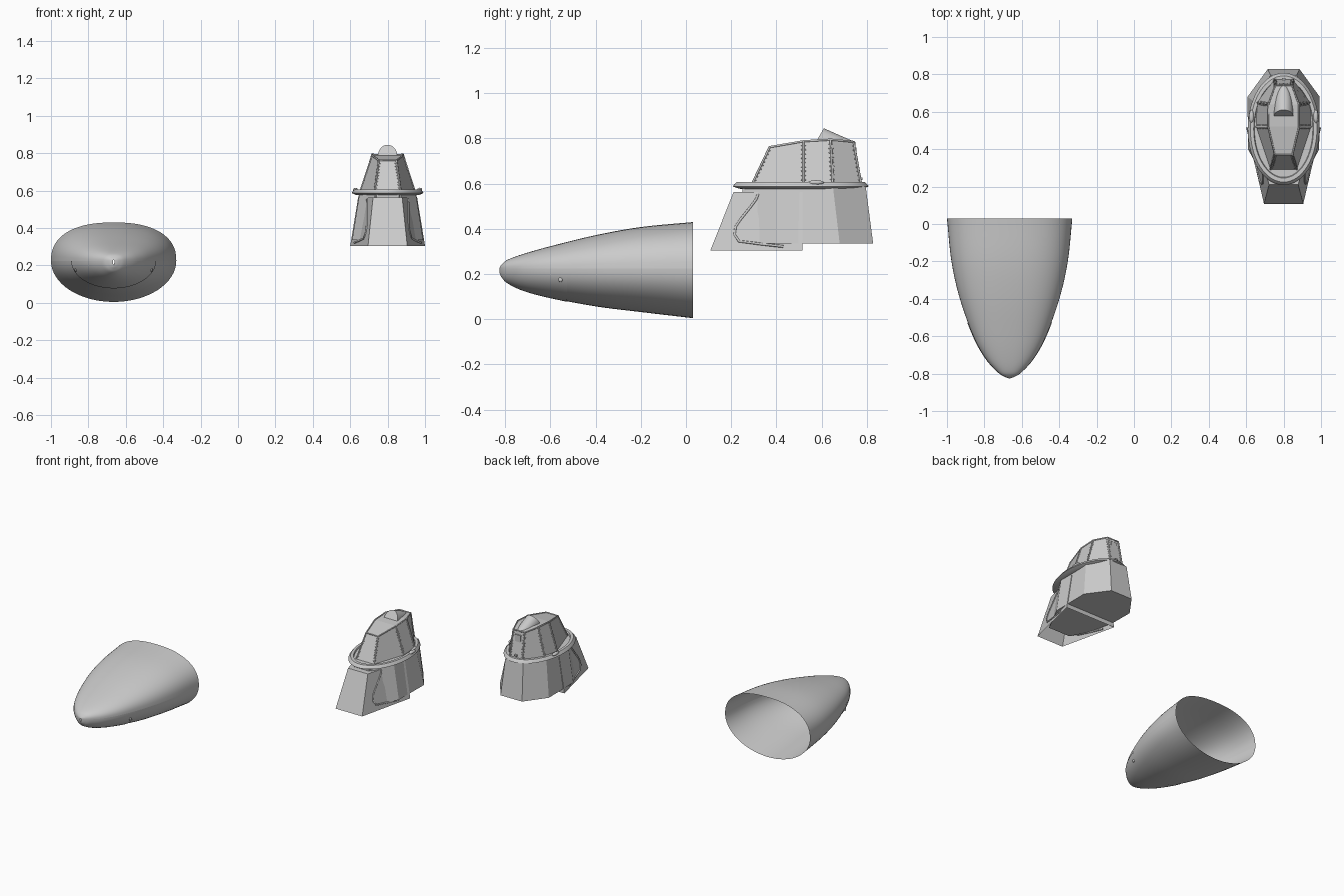
import bpy, bmesh, math
from mathutils import Vector

cube = bpy.data.objects.get("Cube")
if cube:
    bpy.data.objects.remove(cube)

grey = bpy.data.materials.new("light_grey")
grey.use_nodes = True
grey.diffuse_color = (0.6, 0.6, 0.6, 1)
grey.node_tree.nodes["Principled BSDF"].inputs["Base Color"].default_value = (0.6, 0.6, 0.6, 1)

NX, TX = -0.665, 0.80      # centre lines of the nose and the turret


def finish(name, bm, smooth=None):
    bmesh.ops.recalc_face_normals(bm, faces=bm.faces)
    mesh = bpy.data.meshes.new(name)
    bm.to_mesh(mesh)
    bm.free()
    mesh.materials.append(grey)
    obj = bpy.data.objects.new(name, mesh)
    bpy.context.collection.objects.link(obj)
    if smooth:
        bpy.ops.object.select_all(action='DESELECT')
        obj.select_set(True)
        bpy.context.view_layer.objects.active = obj
        bpy.ops.object.shade_smooth_by_angle(angle=math.radians(smooth))
    return obj


def loft(rings, closed=True, cap_start=False, cap_end=False):
    bm = bmesh.new()
    rows = [[bm.verts.new(p) for p in ring] for ring in rings]
    n = len(rows[0])
    for a, b in zip(rows, rows[1:]):
        for i in range(n if closed else n - 1):
            j = (i + 1) % n
            bm.faces.new((a[i], a[j], b[j], b[i]))
    if cap_start:
        bm.faces.new(rows[0])
    if cap_end:
        bm.faces.new(rows[-1])
    return bm


def mirrored(half):
    """Closed plan outline around the turret axis from (half width, y, z) points."""
    return ([Vector((TX + x, y, z)) for x, y, z in half]
            + [Vector((TX - x, y, z)) for x, y, z in reversed(half)])


def tube(name, points, radius):
    curve = bpy.data.curves.new(name, 'CURVE')
    curve.dimensions = '3D'
    curve.bevel_depth = radius
    curve.bevel_resolution = 1
    curve.use_fill_caps = True
    spline = curve.splines.new('POLY')
    spline.points.add(len(points) - 1)
    for sp, p in zip(spline.points, points):
        sp.co = (*p, 1)
    curve.materials.append(grey)
    obj = bpy.data.objects.new(name, curve)
    bpy.context.collection.objects.link(obj)


def studs(name, points, radius, scale=(1, 1, 1)):
    bm = bmesh.new()
    for p in points:
        made = bmesh.ops.create_uvsphere(bm, u_segments=10, v_segments=6, radius=radius)
        bmesh.ops.scale(bm, vec=scale, verts=made["verts"])
        bmesh.ops.translate(bm, vec=p, verts=made["verts"])
    finish(name, bm, 60)


# Nose stations: y, half width, height above the seam, depth below it
SEAM = 0.225
stations = [(-0.825, 0.004, 0.003, 0.02), (-0.815, 0.03, 0.018, 0.04), (-0.79, 0.066, 0.038, 0.065),
            (-0.72, 0.128, 0.064, 0.098), (-0.6, 0.194, 0.098, 0.13), (-0.4, 0.266, 0.147, 0.168),
            (-0.2, 0.311, 0.183, 0.193), (0.03, 0.335, 0.205, 0.22)]


def smooth_stations():
    pts = [Vector(s) for s in stations]
    pts = [2 * pts[0] - pts[1]] + pts + [2 * pts[-1] - pts[-2]]
    out = []
    for a, b, c, d in zip(pts, pts[1:], pts[2:], pts[3:]):
        for k in range(5):
            t = k / 5
            out.append(0.5 * (2 * b + (c - a) * t + (2 * a - 5 * b + 4 * c - d) * t ** 2
                              + (3 * b - a - 3 * c + d) * t ** 3))
    return out + [pts[-2]]


def half_shell(name, side, power, rows, grow=1.0):
    rings = []
    for y, w, up, down in rows:
        ring = []
        for i in range(33):
            a = math.pi * i / 32
            c, s = math.cos(a), math.sin(a)
            x = math.copysign(abs(c) ** (2 / power), c) * w
            z = abs(s) ** (2 / power) * (up if side > 0 else down)
            ring.append((NX + x * grow, y, SEAM + side * z * grow))
        rings.append(ring)
    return finish(name, loft(rings, closed=False), 50)


rows = smooth_stations()
half_shell("nose_upper_shell", 1, 2.35, rows)
half_shell("nose_lower_shell", -1, 2.0, rows)
half_shell("nose_lower_cap", -1, 2.0, [r for r in rows if r[0] < -0.52], 1.015)
studs("nose_bolts", [(NX + s * 0.203, -0.555, 0.175) for s in (-1, 1)], 0.01, (0.6, 1, 1))

# Turret hull with chamfered ends
hull_low = [(0.085, 0.2, 0.335), (0.19, 0.4, 0.335), (0.193, 0.68, 0.335), (0.085, 0.828, 0.335)]
hull_top = [(0.07, 0.27, 0.588), (0.15, 0.4, 0.588), (0.152, 0.65, 0.588), (0.07, 0.795, 0.588)]
finish("turret_hull", loft([mirrored(hull_low), mirrored(hull_top)], True, True, True), 25)

# Front fairing, open underneath
low = [(0.105, 0.108, 0.305), (0.2, 0.515, 0.305)]
top = [(0.078, 0.21, 0.562), (0.158, 0.515, 0.562)]
finish("front_fairing", loft([mirrored(low), mirrored(top)], True, False, True))
plate = [(0.06, 0.25), (0.145, 0.505)]
finish("fairing_top_plate", loft([mirrored([(x, y, z) for x, y in plate]) for z in (0.562, 0.578)],
                                 True, False, True))


def on_fairing(y, z, s):
    t = (z - 0.305) / 0.257
    a, b = (Vector(p).lerp(Vector(q), t) for p, q in zip(low, top))
    return Vector((TX + s * (a.x + (b.x - a.x) * (y - a.y) / (b.y - a.y)), y, z))


# Curved trim on the fairing sides
trim = [(0.32, 0.555), (0.31, 0.53), (0.28, 0.49), (0.24, 0.44), (0.22, 0.41), (0.215, 0.375),
        (0.235, 0.345), (0.33, 0.333), (0.43, 0.322)]
for s, label in ((1, "left"), (-1, "right")):
    tube(label + "_fairing_trim", [on_fairing(y, z, s) for y, z in trim], 0.006)

# Oval deck flange
flange = [(0.15, 0.25, 0.575), (0.172, 0.272, 0.578), (0.192, 0.3, 0.587), (0.19, 0.298, 0.592),
          (0.178, 0.284, 0.607), (0.16, 0.262, 0.607), (0.156, 0.258, 0.598)]
rings = [[(TX + w * math.cos(k * math.tau / 64), 0.508 + l * math.sin(k * math.tau / 64), z)
          for k in range(64)] for w, l, z in flange]
finish("deck_flange", loft(rings, True, True, True), 30)
studs("flange_lamps", [(TX + s * 0.172, 0.575, 0.605) for s in (-1, 1)], 0.03, (0.45, 1.2, 0.35))

# Faceted cabin with recessed panels
cab_low = [(0.07, 0.292, 0.598), (0.146, 0.52, 0.598), (0.142, 0.65, 0.598), (0.05, 0.775, 0.598)]
cab_top = [(0.047, 0.37, 0.762), (0.083, 0.52, 0.788), (0.082, 0.64, 0.795), (0.045, 0.742, 0.785)]
low_ring, top_ring = mirrored(cab_low), mirrored(cab_top)
bm = loft([low_ring, top_ring])
bmesh.ops.recalc_face_normals(bm, faces=bm.faces)
bmesh.ops.inset_individual(bm, faces=bm.faces[:], thickness=0.012, depth=0)
panels = [f for f in bm.faces if all(len(v.link_edges) == 4 and not v.is_boundary for v in f.verts)]
bmesh.ops.inset_individual(bm, faces=panels, thickness=0.003, depth=-0.007)
finish("cabin_walls", bm)

# Roof in three planes, with a raised lip
bm = bmesh.new()
verts = [bm.verts.new(p) for p in top_ring]
for i in range(3):
    bm.faces.new((verts[i], verts[i + 1], verts[6 - i], verts[7 - i]))
finish("cabin_roof", bm)
tube("roof_lip", top_ring + top_ring[:1], 0.005)

# Corner battens and their rivets
centre = Vector((TX, 0.53, 0.69))
rivets = []
for i, (a, b) in enumerate(zip(low_ring, top_ring)):
    tube("corner_batten_%d" % (i + 1), [a, b], 0.005)
    for other in (low_ring[i - 1], low_ring[(i + 1) % 8]):
        step = (other - a).normalized() * 0.009
        rivets += [a.lerp(b, k / 10) + step for k in range(1, 10)]
studs("cabin_rivets", rivets, 0.0028)

# Hooded lamp on the roof, tapering to the back
rings = []
for k in range(9):
    t = k / 8
    ring = []
    for i in range(17):
        a = math.pi * i / 16
        r = 0.05 * math.sqrt(1 - t ** 1.8) + 0.002
        y = 0.575 + 0.035 * math.sin(a) * (1 - t) + t * 0.175
        ring.append((TX + r * math.cos(a), y, 0.785 - 0.02 * t + math.sin(a) * (0.06 - 0.042 * t)))
    rings.append(ring)
finish("roof_lamp_hood", loft(rings, False, True, True), 50)

# Rear vent and deck fitting
for name, size, place in (("rear_vent", (0.045, 0.02, 0.06), (TX, 0.745, 0.73)),
                          ("rear_deck_fitting", (0.02, 0.012, 0.01), (TX, 0.775, 0.622))):
    bm = bmesh.new()
    made = bmesh.ops.create_cube(bm, size=1)
    bmesh.ops.scale(bm, vec=size, verts=made["verts"])
    bmesh.ops.translate(bm, vec=place, verts=made["verts"])
    finish(name, bm)
